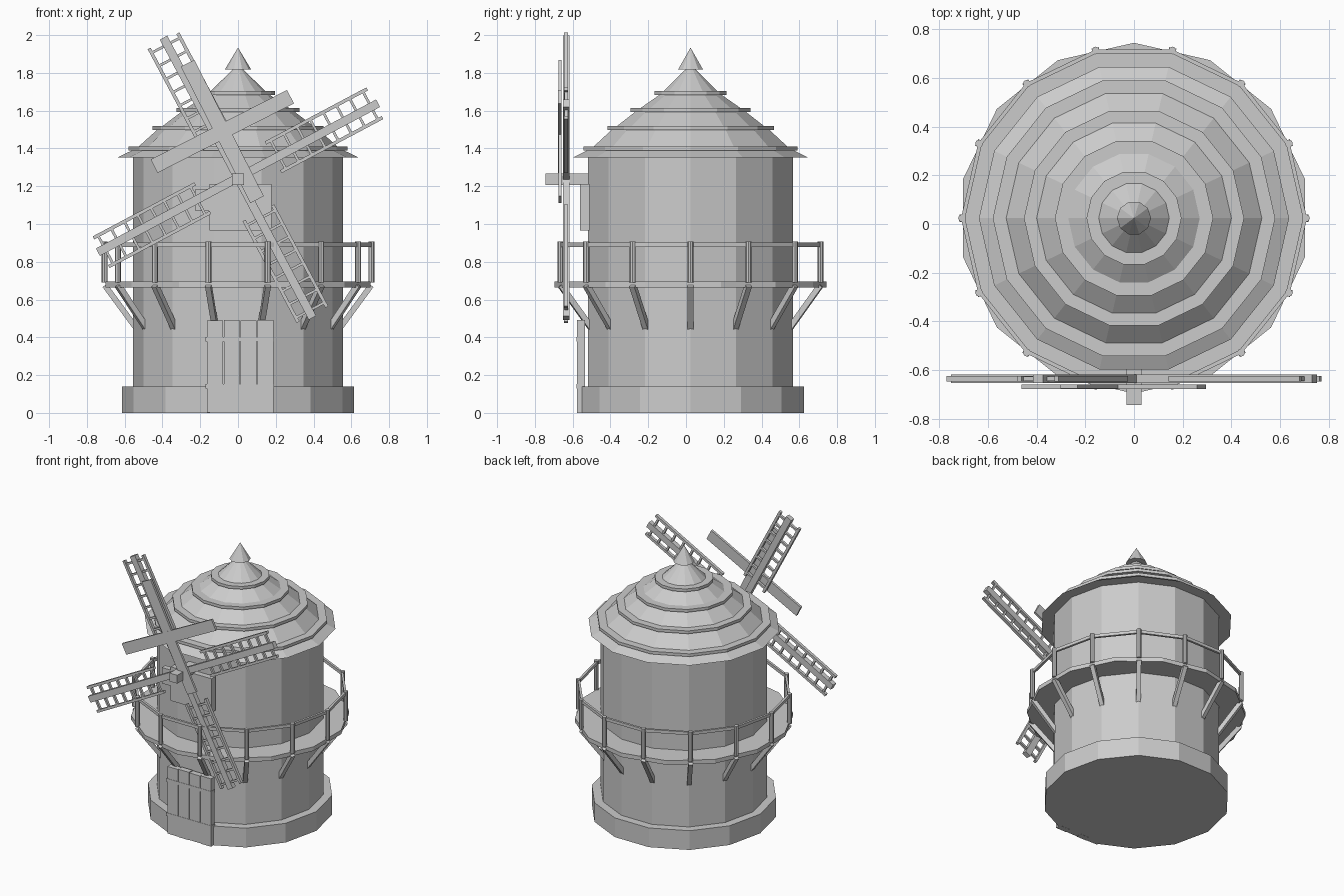
import bpy, bmesh, math
from mathutils import Vector, Matrix

if "Cube" in bpy.data.objects:
    bpy.data.objects.remove(bpy.data.objects["Cube"])

CY = 0.024          # tower axis sits slightly behind the origin
N = 14
STEP = 2 * math.pi / N


def finish(name, bm):
    bmesh.ops.recalc_face_normals(bm, faces=bm.faces)
    me = bpy.data.meshes.new(name)
    bm.to_mesh(me)
    bm.free()
    ob = bpy.data.objects.new(name, me)
    bpy.context.collection.objects.link(ob)
    return ob


def lathe(name, profile, sides=N, start=0.0):
    """Closed flat-faced turned part around the tower axis."""
    bm = bmesh.new()
    rings = []
    for r, z in profile:
        rings.append([bm.verts.new((r * math.cos(start + i * 2 * math.pi / sides),
                                    CY + r * math.sin(start + i * 2 * math.pi / sides), z))
                      for i in range(sides)])
    for a, b in zip(rings, rings[1:]):
        for i in range(sides):
            j = (i + 1) % sides
            bm.faces.new((a[i], a[j], b[j], b[i]))
    bm.faces.new(rings[0])
    bm.faces.new(rings[-1])
    return finish(name, bm)


def add_box(bm, size, matrix):
    bmesh.ops.create_cube(bm, size=1, matrix=matrix @ Matrix.Diagonal((*size, 1)))


def add_bar(bm, p, q, w, h):
    """Rectangular bar between two points."""
    d = q - p
    rot = d.to_track_quat('Z', 'Y').to_matrix().to_4x4()
    add_box(bm, (w, h, d.length), Matrix.Translation((p + q) / 2) @ rot)


def block(name, x0, x1, y0, y1, z0, z1):
    bm = bmesh.new()
    add_box(bm, (x1 - x0, y1 - y0, z1 - z0),
            Matrix.Translation(((x0 + x1) / 2, (y0 + y1) / 2, (z0 + z1) / 2)))
    return finish(name, bm)


def polar(r, a, z):
    return Vector((r * math.cos(a), CY + r * math.sin(a), z))


# Tower body
lathe("base", [(0.615, 0), (0.615, 0.14)])
lathe("tower", [(0.556, 0.01), (0.556, 1.36)])

# Tiered roof with a projecting band at each tier
roof = [(0.637, 1.353)]
for r, z, low, high in ((0.58, 1.39, 0.56, 0.525), (0.452, 1.497, 0.43, 0.40),
                        (0.325, 1.594, 0.30, 0.27), (0.195, 1.683, 0.17, 0.145)):
    roof += [(low, z), (r, z), (r, z + 0.021), (high, z + 0.021)]
roof.append((0.02, 1.825))
lathe("roof", roof)
lathe("finial", [(0.07, 1.817), (0.001, 1.932)], 10)

# Gallery deck, railing and braces
lathe("deck", [(0.72, 0.665), (0.72, 0.695)], N, math.pi / 2)
posts, rails, braces = bmesh.new(), bmesh.new(), bmesh.new()
for i in range(N):
    a = i * STEP
    bmesh.ops.create_cone(posts, cap_ends=True, segments=8, radius1=0.016, radius2=0.016,
                          depth=0.217, matrix=Matrix.Translation(polar(0.706, a, 0.798)))
    add_bar(rails, polar(0.702, a, 0.89), polar(0.702, a + STEP, 0.89), 0.016, 0.022)
    add_bar(braces, polar(0.705, a, 0.675), polar(0.54, a, 0.45), 0.03, 0.03)
finish("railing_posts", posts)
finish("railing_top", rails)
finish("deck_braces", braces)

# Plank door with two battens
planks = bmesh.new()
for i in range(4):
    x = -0.122 + i * 0.089
    add_box(planks, (0.084, 0.042, 0.488 + 0.006 * (i % 2)),
            Matrix.Translation((x, -0.557, 0.246)))
finish("door_planks", planks)
for n, z in (("lower", 0.14), ("upper", 0.39)):
    block("door_batten_" + n, -0.172, 0.19, -0.58, -0.536, z - 0.012, z + 0.012)

# Bearing plate and shaft
block("bearing_plate", -0.15, 0.178, -0.56, -0.512, 0.965, 1.212)
block("bearing_crosspiece", -0.225, 0.178, -0.555, -0.515, 1.07, 1.185)
block("sail_shaft", -0.031, 0.031, -0.743, -0.50, 1.207, 1.268)

# Four ladder sails turned about the shaft
HUB = Matrix.Translation((0, 0, 1.245))
for k in range(4):
    turn = HUB @ Matrix.Rotation(-math.radians(28 + 90 * k), 4, 'Y')
    bm = bmesh.new()
    add_box(bm, (0.84, 0.035, 0.045), turn @ Matrix.Translation((0.42, -0.635, 0)))
    for v in (-0.078, 0.094):
        add_box(bm, (0.61, 0.022, 0.018), turn @ Matrix.Translation((0.52, -0.635, v)))
    for i in range(8):
        add_box(bm, (0.014, 0.018, 0.172),
                turn @ Matrix.Translation((0.245 + i * 0.079, -0.635, 0.008)))
    finish("sail_%d" % (k + 1), bm)

# Broad plank cross in front of the sails
bm = bmesh.new()
for k in range(2):
    m = Matrix.Translation((-0.083, -0.668, 1.49)) @ Matrix.Rotation(-math.radians(27 + 90 * k), 4, 'Y')
    add_box(bm, (0.81, 0.018 - 0.002 * k, 0.08), m)
finish("sail_cross", bm)
